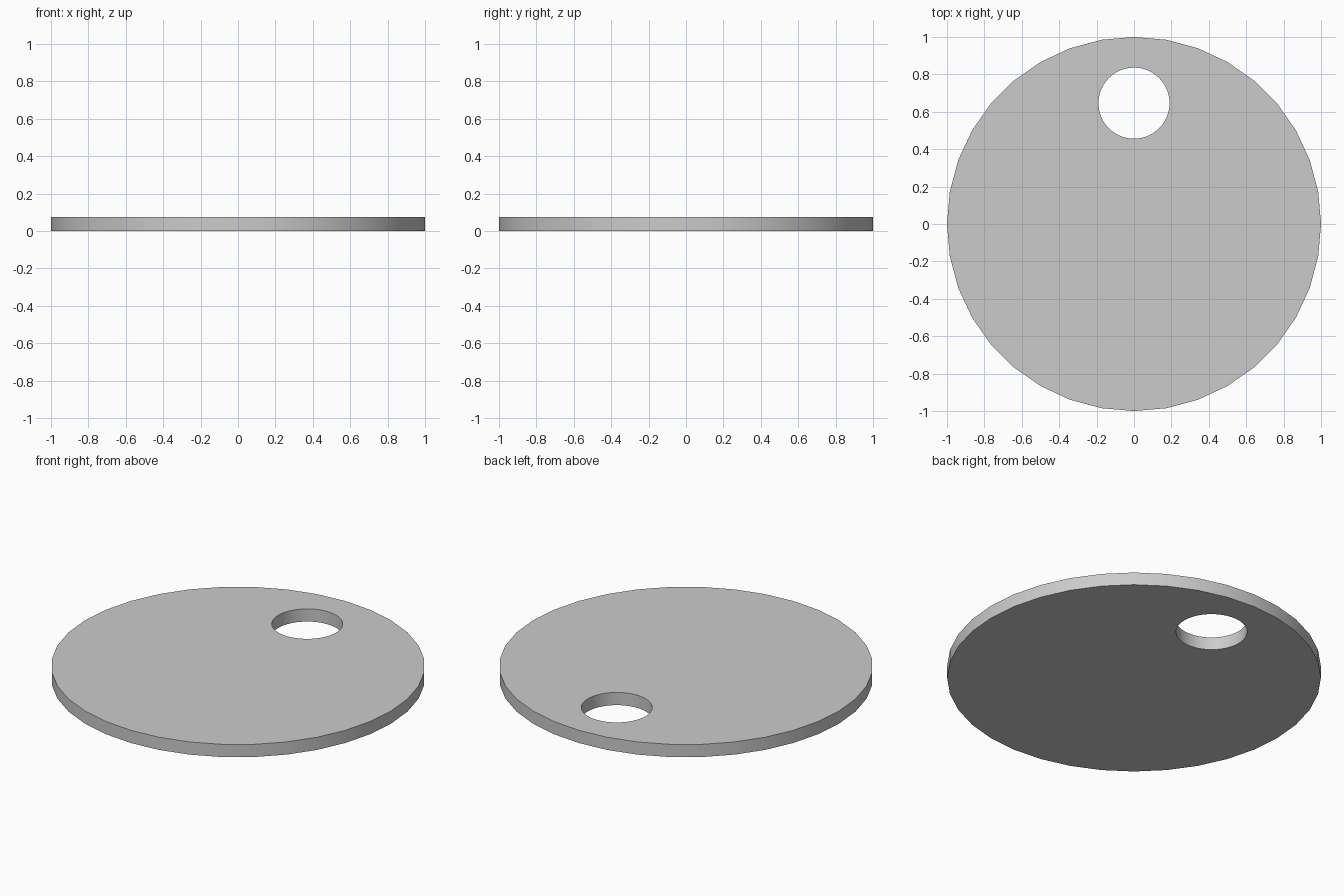
import bpy
import math

if "Cube" in bpy.data.objects:
    bpy.data.objects.remove(bpy.data.objects["Cube"])

RADIUS, THICKNESS = 1.0, 0.075
HOLE_RADIUS, HOLE_Y = 0.19, 0.646


def cylinder(name, sides, radius, depth, location):
    bpy.ops.mesh.primitive_cylinder_add(
        vertices=sides, radius=radius, depth=depth, location=location)
    obj = bpy.context.object
    obj.name = name
    return obj


# Hole cutter
cutter = cylinder("hole_cutter", 72, HOLE_RADIUS, 0.5, (0, HOLE_Y, THICKNESS / 2))
cutter.hide_render = True

# Flat round disc
disc = cylinder("disc", 36, RADIUS, THICKNESS, (0, 0, THICKNESS / 2))

# Off-centre through hole
cut = disc.modifiers.new("hole", 'BOOLEAN')
cut.operation = 'DIFFERENCE'
cut.solver = 'EXACT'
cut.object = cutter
bpy.ops.object.modifier_apply(modifier=cut.name)
bpy.data.objects.remove(cutter)

# Smooth rim and hole wall, crisp edges
bpy.ops.object.shade_smooth_by_angle(angle=math.radians(30))
